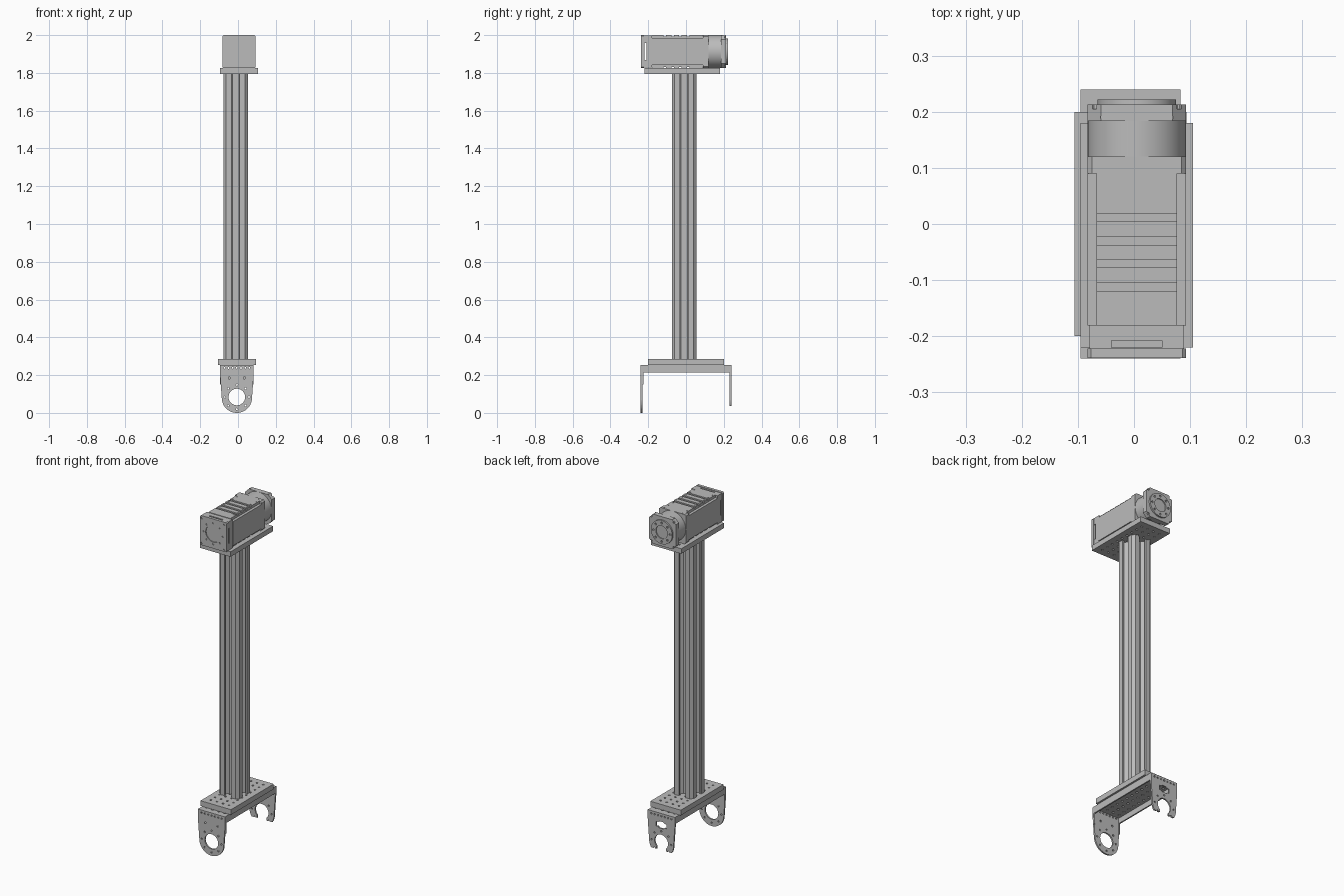
import bpy, bmesh
from math import sin, cos, pi, radians
from mathutils import Vector

if "Cube" in bpy.data.objects:
    bpy.data.objects.remove(bpy.data.objects["Cube"])


def material(name, c):
    m = bpy.data.materials.new(name)
    m.use_nodes = True
    m.diffuse_color = (c, c, c, 1)
    m.node_tree.nodes["Principled BSDF"].inputs["Base Color"].default_value = (c, c, c, 1)
    return m


GREY = material("aluminium grey", 0.5)


def place(axis, u, v, w):
    return {"x": (w, u, v), "y": (u, w, v), "z": (u, v, w)}[axis]


def prisms(name, shapes, axis, lo, hi, smooth=False):
    """Extrude one or more 2D outlines along an axis as one object."""
    bm = bmesh.new()
    for pts in shapes:
        a = [bm.verts.new(place(axis, u, v, lo)) for u, v in pts]
        b = [bm.verts.new(place(axis, u, v, hi)) for u, v in pts]
        bm.faces.new(a)
        bm.faces.new(b[::-1])
        for i in range(len(pts)):
            j = (i + 1) % len(pts)
            bm.faces.new((a[j], a[i], b[i], b[j]))
    bmesh.ops.recalc_face_normals(bm, faces=bm.faces)
    me = bpy.data.meshes.new(name)
    bm.to_mesh(me)
    bm.free()
    me.materials.append(GREY)
    ob = bpy.data.objects.new(name, me)
    bpy.context.collection.objects.link(ob)
    if smooth:
        bpy.context.view_layer.objects.active = ob
        bpy.ops.object.select_all(action="DESELECT")
        ob.select_set(True)
        bpy.ops.object.shade_smooth_by_angle(angle=radians(30))
    return ob


def rect(u, v, hu, hv):
    return [(u - hu, v - hv), (u + hu, v - hv), (u + hu, v + hv), (u - hu, v + hv)]


def circle(u, v, r, n=10):
    return [(u + r * cos(2 * pi * i / n), v + r * sin(2 * pi * i / n)) for i in range(n)]


def ring(u, v, r, hole, n=8):
    return [circle(*c, hole) for c in circle(u, v, r, n)]


def chamfered(u, v, h, c):
    k = h - c
    return [(u + a, v + b) for a, b in
            [(-k, -h), (k, -h), (h, -k), (h, k), (k, h), (-k, h), (-h, k), (-h, -k)]]


def cut(target, shapes, axis, lo, hi):
    """Subtract prisms from a part."""
    tool = prisms("cutter", shapes, axis, lo, hi)
    mod = target.modifiers.new("cut", "BOOLEAN")
    mod.operation, mod.solver, mod.object = "DIFFERENCE", "EXACT", tool
    bpy.context.view_layer.objects.active = target
    bpy.ops.object.modifier_apply(modifier=mod.name)
    bpy.data.objects.remove(tool)


# Slotted column: one quarter of the profile turned four times
CX, CY = -0.013, -0.01
quarter = [(0.05, -0.065), (0.065, -0.05), (0.065, -0.022), (0.055, -0.022),
           (0.055, -0.036), (0.045, -0.036), (0.026, -0.017), (0.026, 0.017),
           (0.045, 0.036), (0.055, 0.036), (0.055, 0.022), (0.065, 0.022)]
profile = []
for k in range(4):
    for u, v in quarter:
        for _ in range(k):
            u, v = -v, u
        profile.append((CX + u, CY + v))
prisms("column", [profile], "z", 0.284, 1.796)

# Drilled mounting plates
for name, px, py, z0, z1 in (("lower_plate", -0.006, 0.0, 0.254, 0.285),
                             ("upper_plate", 0.005, -0.02, 1.795, 1.825)):
    plate = prisms(name, [rect(px, py, 0.1, 0.2)], "z", z0, z1)
    holes = [circle(px + 0.04 * (i - 1.5), py + 0.04 * (j - 4), 0.006, 8)
             for i in range(4) for j in range(9)]
    cut(plate, holes, "z", z0 - 0.1, z1 + 0.1)

# Bracket channel
BX, BZ = -0.006, 0.08
web = prisms("bracket_web", [rect(BX, 0, 0.089, 0.232)], "z", 0.246, 0.254)
cut(web, [circle(BX + 0.04 * (i - 1.5), 0.04 * (j - 5), 0.007, 8)
          for i in range(4) for j in range(11)], "z", 0.2, 0.3)
for s in (-1, 1):
    prisms("bracket_side_flange", [rect(BX + s * 0.085, 0.23, 0.004, 0.016)], "y", -0.232, 0.232)

# Bracket legs: tapered plates ending in a round eye
arc = [(BX + 0.08 * cos(a), BZ + 0.08 * sin(a))
       for a in (radians(188 + i * 164 / 24 - 0) for i in range(25))]
outline = [(BX - 0.089, 0.254), (BX - 0.089, 0.2)] + arc + [(BX + 0.089, 0.2), (BX + 0.089, 0.254)]
row = [circle(BX + 0.022 * (i - 3), 0.238, 0.005, 8) for i in range(7)]
pair = [circle(BX + s * 0.04, 0.185, 0.006, 8) for s in (-1, 1)]
for name, y0, y1 in (("front_leg", -0.24, -0.231), ("back_leg", 0.231, 0.24)):
    leg = prisms(name, [outline], "y", y0, y1)
    cut(leg, [circle(BX, BZ + 0.004, 0.044, 32)] + row + ring(BX, BZ + 0.004, 0.064, 0.005),
        "y", y0 - 0.1, y1 + 0.1)
    if name == "front_leg":
        cut(leg, pair, "y", y0 - 0.1, y1 + 0.1)
    else:
        # Window above the eye, and the eye opened into a hook
        cut(leg, [chamfered(BX, 0.185, 0.02, 0.006), rect(BX, 0.0, 0.2, 0.037)],
            "y", y0 - 0.1, y1 + 0.1)
        cut(leg, [rect(BX, 0.185, 0.034, 0.013), rect(BX, 0.04, 0.03, 0.03)],
            "y", y0 - 0.1, y1 + 0.1)
# Stiffener behind the front leg
prisms("front_leg_stiffener", [rect(BX + s * 0.084, 0.2, 0.004, 0.05) for s in (-1, 1)],
       "y", -0.232, -0.226)

# Motor front flange with round recess, screw circle and corner holes
MX, MZ, H = 0.005, 1.9125, 0.0875
corners = [circle(MX + a * 0.074, MZ + b * 0.074, 0.006) for a in (-1, 1) for b in (-1, 1)]
flange = prisms("motor_front_flange", [chamfered(MX, MZ, H, 0.006)], "y", -0.239, -0.222)
cut(flange, [circle(MX, MZ, 0.05, 32)] + ring(MX, MZ, 0.062, 0.005) + corners,
    "y", -0.3, -0.234)

# Slotted neck behind the flange
neck = prisms("motor_neck", [rect(MX, MZ, H - 0.003, H - 0.003)], "y", -0.222, -0.18)
cut(neck, [rect(-0.214, MZ, 0.006, 0.045)], "x", -0.3, 0.3)
cut(neck, [rect(MX, -0.214, 0.045, 0.006)], "z", 1.7, 2.1)

# Motor body with stepped corners
n = H - 0.016
cross = [(-n, -H), (n, -H), (n, -n), (H, -n), (H, n), (n, n),
         (n, H), (-n, H), (-n, n), (-H, n), (-H, -n), (-n, -n)]
body = prisms("motor_body", [[(MX + u, MZ + v) for u, v in cross]], "y", -0.181, 0.1)
cut(body, [rect(y, MZ + s * H, 0.007, 0.007)
           for y in (0.012, -0.03, -0.07, -0.112) for s in (-1, 1)], "x", -0.3, 0.3)

# Rear collar, round gearbox, rear flange and output horn
prisms("motor_collar", [chamfered(MX, MZ, H, 0.008)], "y", 0.09, 0.12)
prisms("gearbox", [circle(MX, MZ, H, 64)], "y", 0.119, 0.188, True)
rear = prisms("motor_rear_flange", [chamfered(MX, MZ, H, 0.024)], "y", 0.184, 0.213)
cut(rear, corners, "y", 0.205, 0.3)
horn = prisms("output_horn", [circle(MX, MZ, 0.07, 48)], "y", 0.21, 0.222, True)
cut(horn, [circle(MX, MZ, 0.038, 32)] + ring(MX, MZ, 0.055, 0.006), "y", 0.216, 0.3)

# Screw heads along the top of the motor
prisms("motor_screws", [circle(MX + s * 0.06, y, 0.005)
                        for y in (0.19, 0.11, 0.07, 0.03, -0.01, -0.05, -0.09, -0.13, -0.17)
                        for s in (-1, 1)], "z", 1.995, 2.0015)
